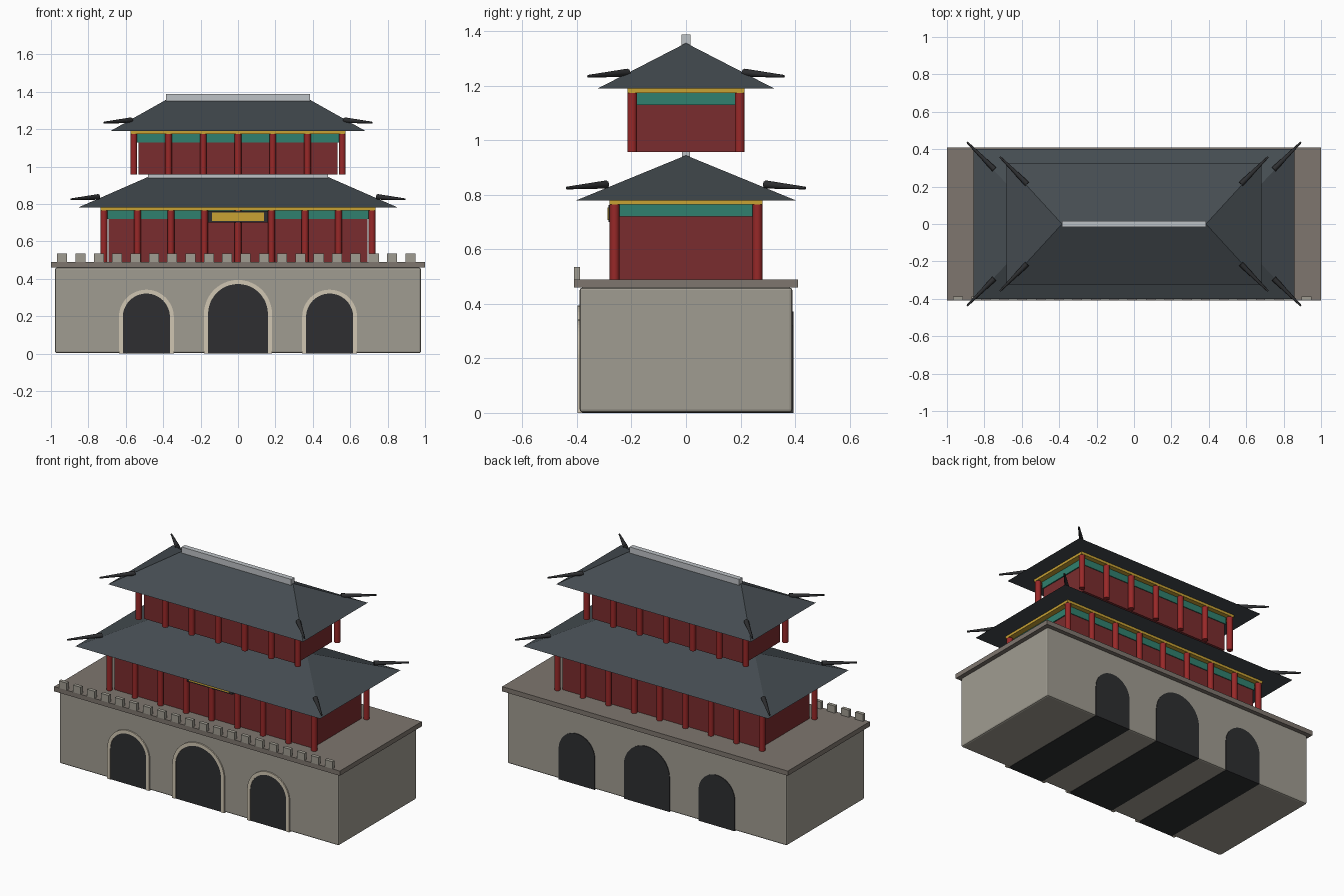
import bpy, bmesh, math
from mathutils import Vector

cube = bpy.data.objects.get("Cube")
if cube:
    bpy.data.objects.remove(cube, do_unlink=True)


def material(name, rgb):
    """Flat material from an 8-bit sRGB colour."""
    lin = [((c / 255 + 0.055) / 1.055) ** 2.4 for c in rgb] + [1.0]
    m = bpy.data.materials.new(name)
    m.use_nodes = True
    m.diffuse_color = lin
    bsdf = m.node_tree.nodes["Principled BSDF"]
    bsdf.inputs["Base Color"].default_value = lin
    bsdf.inputs["Roughness"].default_value = 0.8
    return m


STONE = material("warm_grey_stone", (160, 156, 145))
SLAB = material("dark_stone", (126, 118, 110))
TRIM = material("pale_stone", (208, 198, 178))
DARK = material("charcoal", (46, 47, 49))
WALL = material("wall_red", (122, 44, 46))
COLUMN = material("column_red", (152, 40, 40))
TEAL = material("teal_green", (48, 128, 110))
GOLD = material("gold", (200, 162, 52))
TILE = material("slate_tile", (69, 76, 81))
RIDGE = material("light_grey", (190, 194, 198))


def finish(name, bm, mat):
    bmesh.ops.recalc_face_normals(bm, faces=bm.faces)
    mesh = bpy.data.meshes.new(name)
    bm.to_mesh(mesh)
    bm.free()
    mesh.materials.append(mat)
    ob = bpy.data.objects.new(name, mesh)
    bpy.context.collection.objects.link(ob)
    return ob


def box(name, x, y, z, mat):
    """Box from (min, max) ranges; one number means a symmetric range."""
    x, y = [(-v, v) if isinstance(v, (int, float)) else v for v in (x, y)]
    bm = bmesh.new()
    bmesh.ops.create_cube(bm, size=1)
    for v in bm.verts:
        v.co = [r[0] if c < 0 else r[1] for c, r in zip(v.co, (x, y, z))]
    return finish(name, bm, mat)


def rod(name, start, end, r1, r2, mat, sides=12):
    """Tapered rod between two points."""
    a, b = Vector(start), Vector(end)
    bm = bmesh.new()
    bmesh.ops.create_cone(bm, cap_ends=True, segments=sides, radius1=r1,
                          radius2=r2, depth=(b - a).length)
    rot = Vector((0, 0, 1)).rotation_difference(b - a).to_matrix()
    for v in bm.verts:
        v.co = rot @ v.co + (a + b) / 2
    for f in bm.faces:
        f.smooth = len(f.verts) == 4
    ob = finish(name, bm, mat)
    for e in ob.data.edges:
        lo, hi = [ob.data.polygons and ob.data.vertices[i].co for i in e.vertices]
        e.use_edge_sharp = abs((hi - lo).normalized().dot((b - a).normalized())) < 0.5
    return ob


def arch_points(cx, r, spring, steps=24):
    """Arch outline from one foot over the top to the other."""
    arc = [(cx + r * math.cos(math.pi * i / steps),
            spring + r * math.sin(math.pi * i / steps)) for i in range(steps + 1)]
    return [(cx + r, 0)] + arc + [(cx - r, 0)]


def extrude_y(name, faces, y0, y1, mat):
    """Extrude polygons of (x, z) points along y."""
    bm = bmesh.new()
    for pts in faces:
        bm.faces.new([bm.verts.new((x, y0, z)) for x, z in pts])
    bmesh.ops.remove_doubles(bm, verts=bm.verts, dist=1e-5)
    ext = bmesh.ops.extrude_face_region(bm, geom=bm.faces[:], use_keep_orig=True)
    moved = [g for g in ext["geom"] if isinstance(g, bmesh.types.BMVert)]
    bmesh.ops.translate(bm, verts=moved, vec=(0, y1 - y0, 0))
    return finish(name, bm, mat)


def hip_roof(name, ex, ey, rx, z0, z1):
    bm = bmesh.new()
    a, b, c, d = [bm.verts.new((sx * ex, sy * ey, z0))
                  for sx, sy in ((-1, -1), (1, -1), (1, 1), (-1, 1))]
    l, r = [bm.verts.new((s * rx, 0, z1)) for s in (-1, 1)]
    for f in ((a, b, r, l), (b, c, r), (c, d, l, r), (d, a, l), (d, c, b, a)):
        bm.faces.new(f)
    return finish(name, bm, TILE)


# Masonry base and terrace
base = box("stone_base", 0.978, 0.39, (0.002, 0.46), STONE)
bevel = base.modifiers.new("edge_bevel", "BEVEL")
bevel.width = 0.01
bevel.segments = 2
box("terrace_slab", 1.0, 0.41, (0.46, 0.49), SLAB)

# Battlements along the front
for i in range(20):
    x = -0.94 + i * 0.098
    box(f"merlon_{i + 1}", (x - 0.027, x + 0.027), (-0.41, -0.388),
        (0.49, 0.535), STONE)

# Gateways with pale surrounds on the front
for name, cx, r, frame, spring in (("right", -0.49, 0.126, 0.147, 0.195),
                                   ("centre", 0, 0.16, 0.182, 0.212),
                                   ("left", 0.49, 0.126, 0.147, 0.195)):
    inner = arch_points(cx, r, spring)
    outer = arch_points(cx, frame, spring)
    extrude_y(f"{name}_gateway", [inner], -0.394, 0.394, DARK)
    ring = [(inner[i], outer[i], outer[i + 1], inner[i + 1])
            for i in range(len(inner) - 1)]
    extrude_y(f"{name}_gateway_surround", ring, -0.398, -0.38, TRIM)


def storey(name, z0, z1, cx, cy, count, ex, ey, rx, z2):
    """Hall with columns, beams, hip roof, ridge and corner finials."""
    box(f"{name}_wall", cx - 0.025, cy - 0.017, (z0, z1), WALL)
    box(f"{name}_beam", cx - 0.018, cy - 0.012, (z1 - 0.06, z1 - 0.015), TEAL)
    box(f"{name}_cornice", cx + 0.018, cy + 0.018, (z1 - 0.016, z1 + 0.001), GOLD)
    for i in range(count):
        x = -cx + 2 * cx * i / (count - 1)
        for side, y in (("front", -cy), ("back", cy)):
            rod(f"{name}_{side}_column_{i + 1}", (x, y, z0), (x, y, z1 - 0.01),
                0.018, 0.018, COLUMN)
    hip_roof(f"{name}_roof", ex, ey, rx, z1, z2)
    for sx in (-1, 1):
        for sy in (-1, 1):
            label = ("left" if sx > 0 else "right") + ("_front" if sy < 0 else "_back")
            rod(f"{name}_{label}_finial",
                (sx * (ex - 0.11), sy * (ey - 0.11), z1 + 0.058),
                (sx * (ex + 0.035), sy * (ey + 0.035), z1 + 0.045),
                0.015, 0.005, DARK, 8)


storey("lower_hall", 0.49, 0.78, 0.717, 0.262, 9, 0.857, 0.402, 0.48, 0.945)
storey("upper_hall", 0.957, 1.19, 0.557, 0.197, 7, 0.682, 0.324, 0.385, 1.357)
box("lower_ridge", 0.48, 0.015, (0.935, 0.957), RIDGE)
box("upper_ridge", 0.384, 0.016, (1.35, 1.388), RIDGE)

# Blank sign board over the centre gate
box("sign_frame", 0.16, (-0.284, -0.25), (0.70, 0.762), DARK)
box("sign_panel", 0.14, (-0.288, -0.283), (0.708, 0.754), GOLD)
